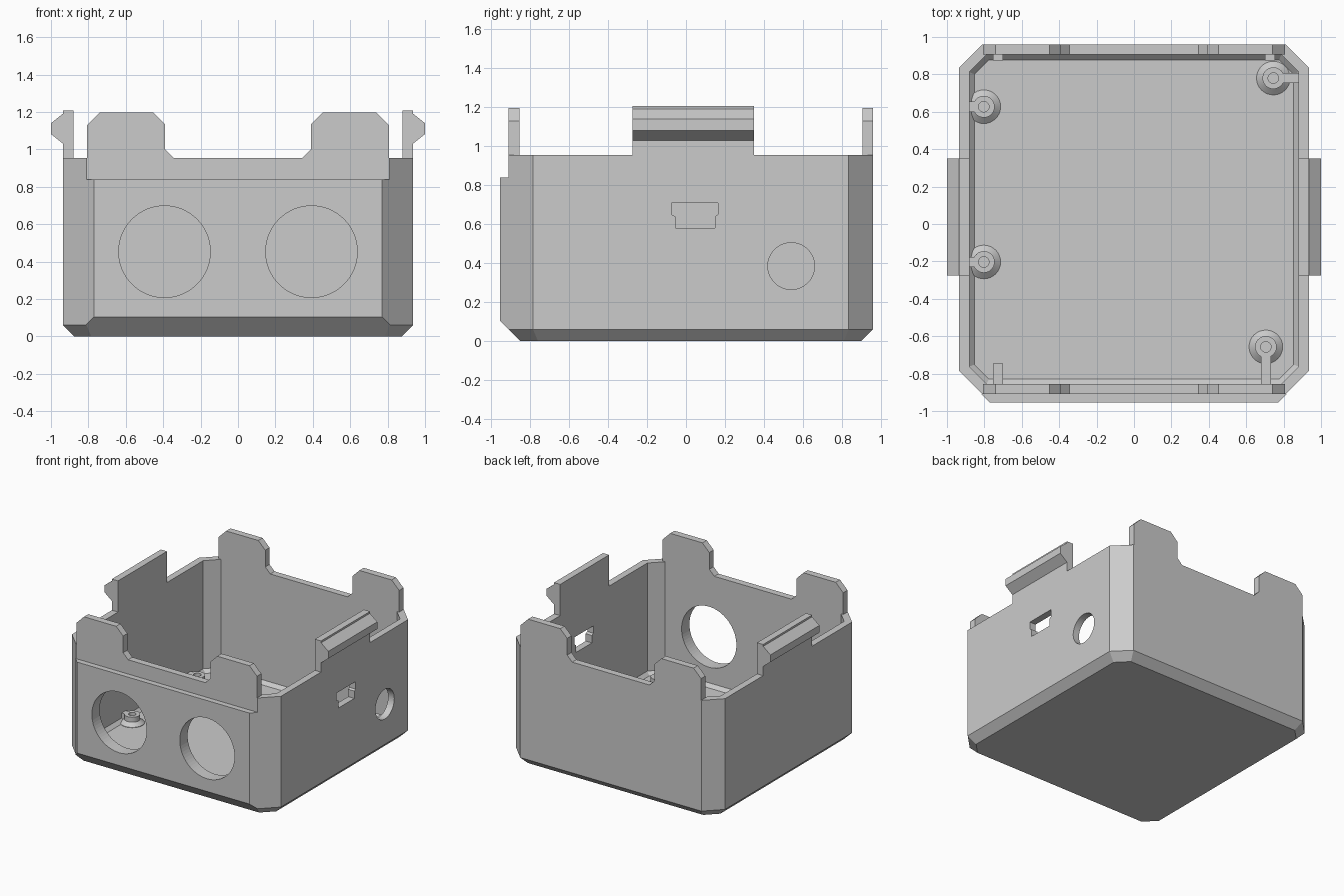
import bpy, bmesh, math

if "Cube" in bpy.data.objects:
    bpy.data.objects.remove(bpy.data.objects["Cube"], do_unlink=True)

grey = bpy.data.materials.new("plain_grey")
grey.use_nodes = True
COLOUR = (0.6, 0.6, 0.6, 1)
grey.diffuse_color = COLOUR
grey.node_tree.nodes["Principled BSDF"].inputs["Base Color"].default_value = COLOUR


def loft(name, rings):
    """Closed solid skinned through rings of equal point count."""
    bm = bmesh.new()
    loops = [[bm.verts.new(p) for p in ring] for ring in rings]
    n = len(loops[0])
    for a, b in zip(loops, loops[1:]):
        for i in range(n):
            j = (i + 1) % n
            bm.faces.new((a[i], a[j], b[j], b[i]))
    bm.faces.new(loops[0][::-1])
    bm.faces.new(loops[-1])
    bmesh.ops.recalc_face_normals(bm, faces=bm.faces)
    mesh = bpy.data.meshes.new(name)
    bm.to_mesh(mesh)
    bm.free()
    mesh.materials.append(grey)
    obj = bpy.data.objects.new(name, mesh)
    bpy.context.collection.objects.link(obj)
    return obj


def prism(name, outline, axis, start, end):
    """Extrude a 2D outline along x or y."""
    def place(t):
        return [(t, u, v) if axis == "x" else (u, t, v) for u, v in outline]
    return loft(name, [place(start), place(end)])


def box(name, x0, x1, y0, y1, z0, z1):
    return prism(name, [(x0, z0), (x1, z0), (x1, z1), (x0, z1)], "y", y0, y1)


def circle(u, v, r, n=64):
    return [(u + r * math.cos(2 * math.pi * i / n), v + r * math.sin(2 * math.pi * i / n))
            for i in range(n)]


def combine(target, tool, operation):
    mod = target.modifiers.new(operation.lower(), "BOOLEAN")
    mod.operation, mod.object, mod.solver = operation, tool, "EXACT"
    bpy.context.view_layer.objects.active = target
    bpy.ops.object.modifier_apply(modifier=mod.name)
    bpy.data.objects.remove(tool, do_unlink=True)


WALL, FLOOR, RIM = 0.055, 0.055, 0.955
FRONT, BACK, SIDE = -0.91, 0.96, 0.935


def octagon(inset, z):
    x, y0, y1 = SIDE - inset, FRONT + inset, BACK - inset
    c = 0.125 - inset * (2 - math.sqrt(2))
    return [(x, y0 + c, z), (x, y1 - c, z), (x - c, y1, z), (c - x, y1, z),
            (-x, y1 - c, z), (-x, y0 + c, z), (c - x, y0, z), (x - c, y0, z)]


# Hollow box with chamfered corners and floor edge
shell = loft("box_shell", [octagon(0.06, 0), octagon(0, 0.06), octagon(0, RIM),
                           octagon(WALL, RIM), octagon(WALL, FLOOR + 0.027),
                           octagon(WALL + 0.027, FLOOR)])


# Raised front panel
def panel_ring(y, x, z):
    return [(-x, y, z), (x, y, z), (x, y, 0.84), (-x, y, 0.84)]


combine(shell, loft("front_panel", [panel_ring(FRONT, 0.815, 0.06),
                                    panel_ring(FRONT - 0.045, 0.77, 0.105)]), "UNION")

# Upright tabs on front and back walls, snap clips on the side walls
tab = [(0.345, RIM), (0.39, 1.0), (0.39, 1.135), (0.452, 1.197), (0.74, 1.197),
       (0.807, 1.13), (0.807, RIM)]
clip = [(0.88, RIM), (SIDE, RIM), (SIDE, 1.03), (1.0, 1.082), (1.0, 1.14),
        (SIDE, 1.192), (SIDE, 1.207), (0.88, 1.207)]
for side in (-1, 1):
    for y in (FRONT, BACK - WALL):
        combine(shell, prism("tab", [(side * u, v) for u, v in tab], "y", y, y + WALL), "UNION")
    combine(shell, prism("clip", [(side * u, v) for u, v in clip], "y", -0.275, 0.35), "UNION")

# Openings: two large front holes, a side hole and a stepped side slot
for x in (-0.393, 0.393):
    combine(shell, prism("front_hole", circle(x, 0.453, 0.245), "y", -1.1, -0.7), "DIFFERENCE")
combine(shell, prism("side_hole", circle(0.54, 0.385, 0.12), "x", 0.8, 1.1), "DIFFERENCE")
slot = [(-0.055, 0.58), (0.15, 0.58), (0.15, 0.64), (0.165, 0.65), (0.165, 0.71),
        (-0.075, 0.71), (-0.075, 0.65), (-0.055, 0.64)]
combine(shell, prism("side_slot", slot, "x", 0.8, 1.1), "DIFFERENCE")

# Merge flush faces
bm = bmesh.new()
bm.from_mesh(shell.data)
bmesh.ops.remove_doubles(bm, verts=bm.verts, dist=0.0002)
bmesh.ops.dissolve_limit(bm, angle_limit=0.01, verts=bm.verts, edges=bm.edges)
bm.to_mesh(shell.data)
bm.free()

# Screw posts with flared feet, each tied to its nearest wall by a rib
TOP = 0.125
post = [(0.09, FLOOR - 0.003), (0.09, FLOOR + 0.003), (0.058, 0.085), (0.058, TOP),
        (0.028, TOP), (0.028, FLOOR + 0.003)]
posts = [("left_back", -0.803, 0.627, -1, 0), ("left_front", -0.803, -0.203, -1, 0),
         ("right_back", 0.745, 0.78, 1, 0), ("right_front", 0.705, -0.657, 0, -1)]
for name, x, y, dx, dy in posts:
    obj = loft(name + "_post", [[(u, v, z) for u, v in circle(x, y, r, 32)] for r, z in post])
    bpy.ops.object.select_all(action="DESELECT")
    obj.select_set(True)
    bpy.context.view_layer.objects.active = obj
    bpy.ops.object.shade_smooth_by_angle(angle=math.radians(30))
    if dx:
        x0, x1 = sorted((x + dx * 0.05, dx * 0.885))
        box(name + "_rib", x0, x1, y - 0.027, y + 0.027, FLOOR, TOP - 0.003)
    else:
        box(name + "_rib", x - 0.027, x + 0.027, FRONT + 0.05, y - 0.05, FLOOR, TOP - 0.003)

# Small board stops along the front and back walls
box("front_stop", -0.755, -0.7, FRONT + 0.05, -0.745, FLOOR, TOP)
for side, name in ((-1, "right"), (1, "left")):
    x = side * 0.728
    box(name + "_back_stop", x - 0.027, x + 0.027, 0.873, 0.91, FLOOR, TOP)
